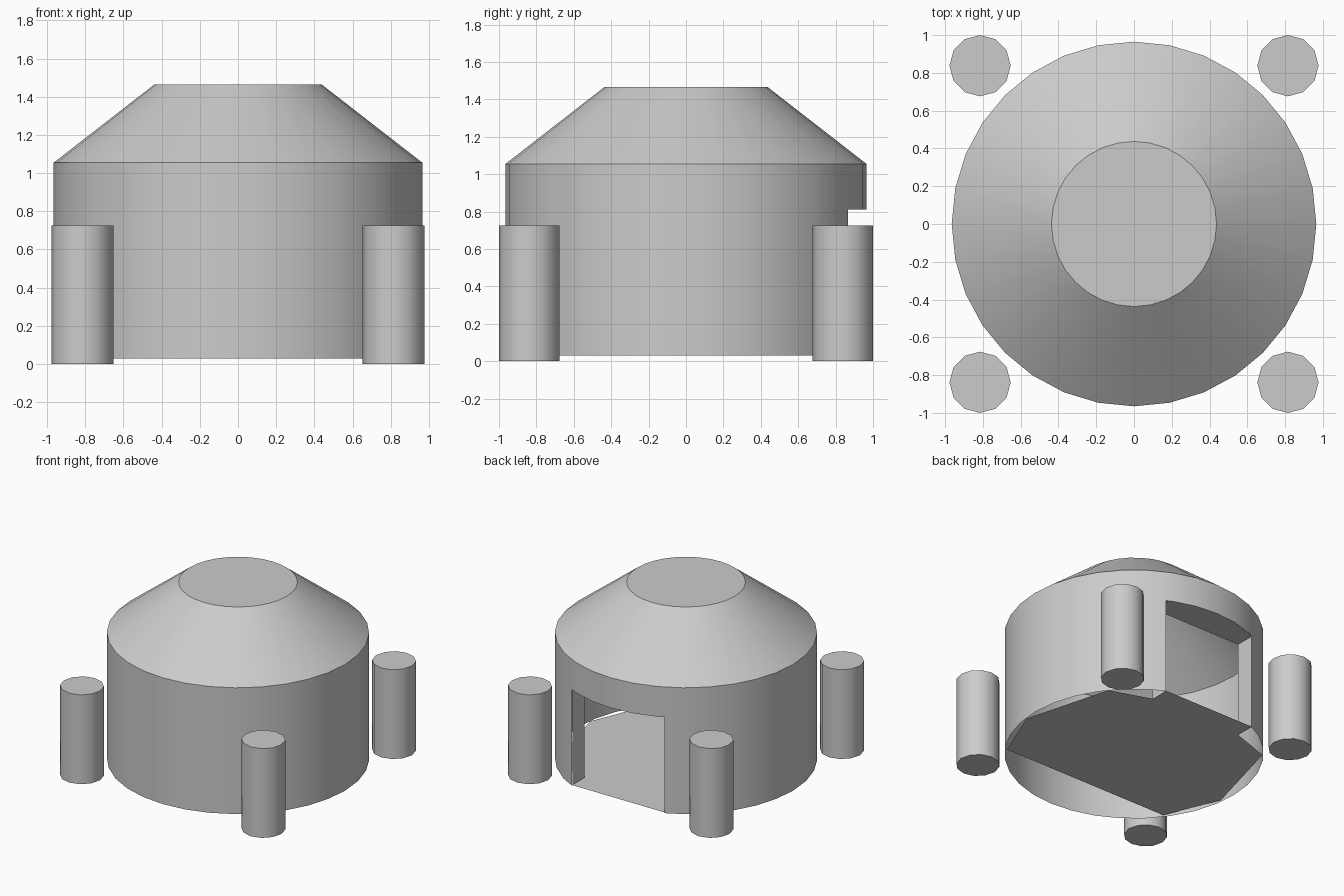
import bpy, bmesh, math

if "Cube" in bpy.data.objects:
    bpy.data.objects.remove(bpy.data.objects["Cube"])

R, TOP_R = 0.965, 0.437          # wall and roof-top radii
Z0, Z1, Z2 = 0.03, 1.055, 1.465  # wall foot, eaves, roof top
DOOR_X, DOOR_Z, DOOR_Y = 0.415, 0.81, 0.71
N = 32


def ring(r, z, n=N):
    return [(r * math.cos(2 * math.pi * i / n), r * math.sin(2 * math.pi * i / n), z) for i in range(n)]


def finish(name, bm):
    me = bpy.data.meshes.new(name)
    bm.to_mesh(me)
    bm.free()
    ob = bpy.data.objects.new(name, me)
    bpy.context.collection.objects.link(ob)
    bpy.ops.object.select_all(action='DESELECT')
    ob.select_set(True)
    bpy.context.view_layer.objects.active = ob
    bpy.ops.object.shade_smooth_by_angle(angle=math.radians(35))
    return ob


def loft(bm, rings, caps=()):
    rows = [[bm.verts.new(p) for p in r] for r in rings]
    for a, b in zip(rows, rows[1:]):
        for i in range(len(a)):
            j = (i + 1) % len(a)
            bm.faces.new((a[i], a[j], b[j], b[i]))
    if 'bottom' in caps:
        bm.faces.new(rows[0][::-1])
    if 'top' in caps:
        bm.faces.new(rows[-1])


def poly(bm, pts):
    bm.faces.new([bm.verts.new(p) for p in pts])


# Thin round wall with the back doorway cut out
bm = bmesh.new()
loft(bm, [ring(R, Z0), ring(R, Z1)])
for co, no in (((DOOR_X, 0, 0), (1, 0, 0)), ((-DOOR_X, 0, 0), (1, 0, 0)), ((0, 0, DOOR_Z), (0, 0, 1))):
    back = [f for f in bm.faces if f.calc_center_median().y > 0]
    geom = list({e for f in back for e in f.edges} | {v for f in back for v in f.verts}) + back
    bmesh.ops.bisect_plane(bm, geom=geom, plane_co=co, plane_no=no, dist=1e-5)
hole = []
for f in bm.faces:
    c = f.calc_center_median()
    if c.y > 0 and abs(c.x) < DOOR_X and c.z < DOOR_Z:
        hole.append(f)
bmesh.ops.delete(bm, geom=hole, context='FACES')
finish("wall", bm)

# Truncated cone roof, open underneath
bm = bmesh.new()
loft(bm, [ring(R, Z1), ring(TOP_R, Z2)], ('top',))
finish("roof", bm)

# Doorway reveal: two jambs and the underside of the lintel
edge_y = 0.866
bm = bmesh.new()
for s in (-1, 1):
    x = s * DOOR_X
    pts = [(x, edge_y, Z0), (x, DOOR_Y, Z0), (x, DOOR_Y, DOOR_Z), (x, edge_y, DOOR_Z)]
    poly(bm, pts if s < 0 else pts[::-1])
arc = [p for p in ring(R, DOOR_Z) if p[1] > 0 and abs(p[0]) < DOOR_X]
poly(bm, [(-DOOR_X, DOOR_Y, DOOR_Z), (-DOOR_X, edge_y, DOOR_Z)] + arc[::-1]
     + [(DOOR_X, edge_y, DOOR_Z), (DOOR_X, DOOR_Y, DOOR_Z)])
finish("door_reveal", bm)

# Faceted floor plate, short of the front wall
half = [(DOOR_X, edge_y), (DOOR_X, DOOR_Y), (0.75, 0.595), (0.945, -0.12), (0.76, -0.567)]
outline = half + [(-x, y) for x, y in half[::-1]]
bm = bmesh.new()
poly(bm, [(x, y, 0.035) for x, y in outline[::-1]])
finish("floor", bm)

# Four corner posts
for sx, side in ((-1, "left"), (1, "right")):
    for sy, end in ((-1, "front"), (1, "back")):
        bm = bmesh.new()
        loft(bm, [ring(0.162, 0, 12), ring(0.162, 0.725, 12)], ('bottom', 'top'))
        post = finish(f"{end}_{side}_post", bm)
        post.location = (sx * 0.815, sy * 0.838, 0)
